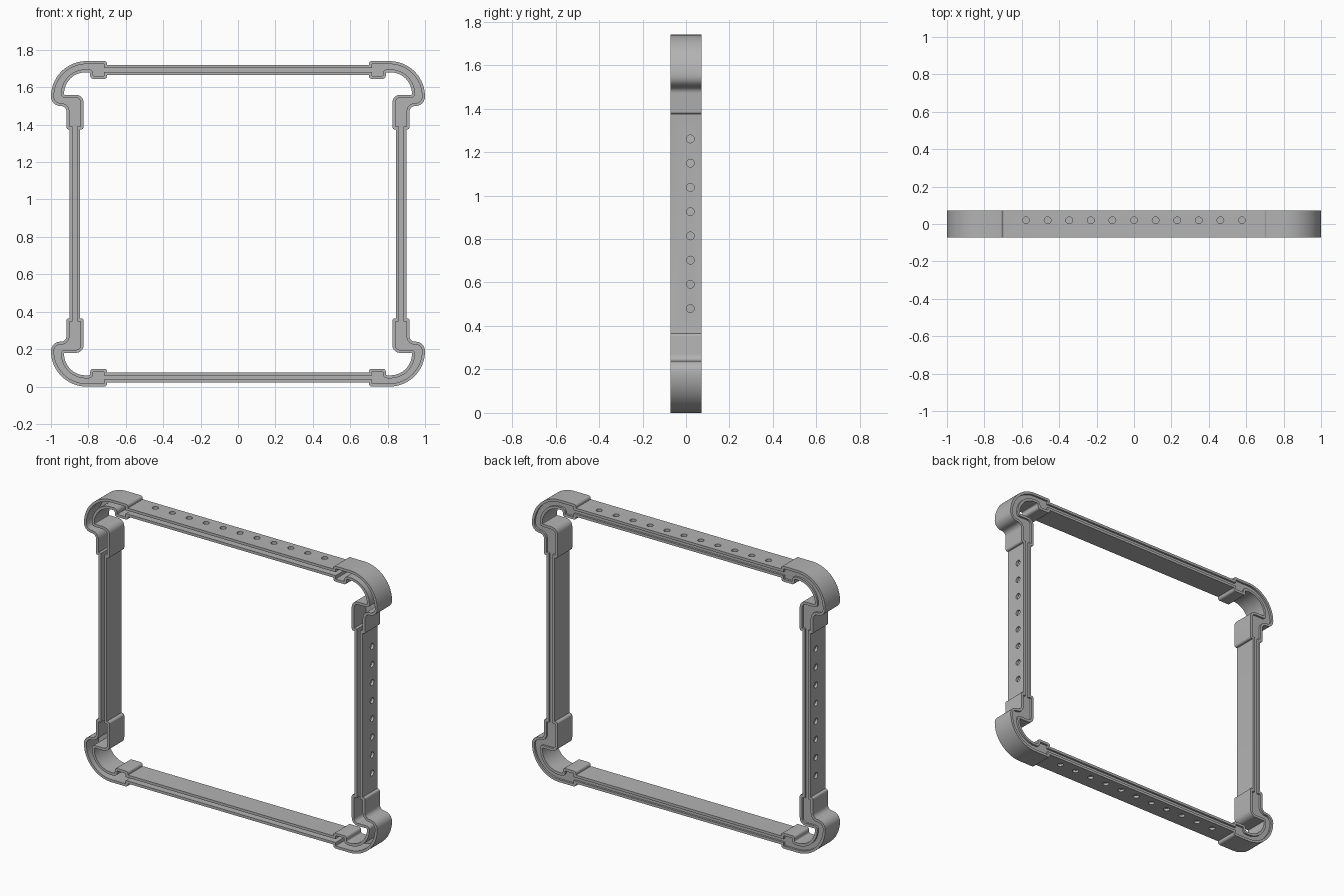
import bpy, bmesh, math
from mathutils import Vector, Matrix

cube = bpy.data.objects.get("Cube")
if cube:
    bpy.data.objects.remove(cube, do_unlink=True)

MID = 0.87        # height of the frame centre
HALF = 0.072      # half depth
WALL = 0.016      # wall thickness around the channel
FLOOR = 0.045     # bottom of the front channel
BACK = 0.06       # bottom of the shallow back relief

# One quarter of each outline, clockwise: x, height above centre, corner radius
OUTER = [(0.70, 0.849, 0.002), (0.70, 0.87, 0.015), (1.0, 0.87, 0.19),
         (1.0, 0.63, 0.05), (0.917, 0.63, 0.03), (0.917, 0.505, 0.012),
         (0.90, 0.505, 0.002)]
INNER = [(0.70, 0.796, 0.002), (0.70, 0.775, 0.015), (0.79, 0.775, 0.015),
         (0.79, 0.81, 0.008), (0.93, 0.81, 0.115), (0.93, 0.69, 0.004),
         (0.826, 0.69, 0.04), (0.826, 0.505, 0.012), (0.845, 0.505, 0.002)]


def mirror_quarter(q):
    def flip(sx, sy):
        return [(x * sx, y * sy, r) for x, y, r in q]
    return q + flip(1, -1)[::-1] + flip(-1, -1) + flip(-1, 1)[::-1]


def outline(quarter, shift):
    """Offset the outline to its right by shift, then round its corners."""
    pts = mirror_quarter(quarter)
    n = len(pts)
    pos = [Vector(p[:2]) for p in pts]
    result = []
    for i in range(n):
        d1 = (pos[i] - pos[i - 1]).normalized()
        d2 = (pos[(i + 1) % n] - pos[i]).normalized()
        n1, n2 = Vector((d1.y, -d1.x)), Vector((d2.y, -d2.x))
        corner = pos[i] + (n1 + n2) * shift / (1 + n1.dot(n2))
        turn = math.copysign(1, d1.x * d2.y - d1.y * d2.x)
        r = pts[i][2]
        if r > 0.003:
            r = max(0.002, r + shift * turn)
        # right-angle corner turned into an arc
        centre = corner - d1 * r + d2 * r
        steps = 20 if r > 0.08 else 6
        for k in range(steps + 1):
            a = math.pi / 2 * k / steps
            result.append(centre - d2 * r * math.cos(a) + d1 * r * math.sin(a))
    return result


def add_loop(bm, pts, y):
    return [bm.verts.new((p.x, y, p.y + MID)) for p in pts]


def strip(bm, a, b):
    for i in range(len(a)):
        j = (i + 1) % len(a)
        bm.faces.new((a[i], a[j], b[j], b[i]))


def fill_ring(bm, a, b):
    edges = [bm.edges.get((l[i - 1], l[i])) for l in (a, b) for i in range(len(l))]
    bmesh.ops.triangle_fill(bm, edges=edges, use_beauty=True, normal=(0, 1, 0))


def finish(bm, name):
    bmesh.ops.recalc_face_normals(bm, faces=bm.faces)
    mesh = bpy.data.meshes.new(name)
    bm.to_mesh(mesh)
    bm.free()
    ob = bpy.data.objects.new(name, mesh)
    bpy.context.collection.objects.link(ob)
    return ob


# Frame with a channel following its outline
bm = bmesh.new()
front_floor, back_floor = [], []
for quarter, shift in ((OUTER, WALL), (INNER, -WALL)):
    edge, lip = outline(quarter, 0), outline(quarter, shift)
    loops = [add_loop(bm, lip, FLOOR), add_loop(bm, lip, -HALF),
             add_loop(bm, edge, -HALF), add_loop(bm, edge, HALF),
             add_loop(bm, lip, HALF), add_loop(bm, lip, BACK)]
    for a, b in zip(loops, loops[1:]):
        strip(bm, a, b)
    front_floor.append(loops[0])
    back_floor.append(loops[-1])
fill_ring(bm, *front_floor)
fill_ring(bm, *back_floor)
frame = finish(bm, "bumper_frame")

# Row of round holes through each outer wall
bm = bmesh.new()


def drill(x, z, axis):
    turn = Matrix.Rotation(math.pi / 2, 4, 'Y') if axis == 'X' else Matrix()
    bmesh.ops.create_cone(bm, cap_ends=True, segments=20, radius1=0.018,
                          radius2=0.018, depth=0.03,
                          matrix=Matrix.Translation((x, 0.02, z)) @ turn)


for s in (-1, 1):
    for i in range(11):
        drill((i - 5) * 0.1155, MID + s * 0.845, 'Z')
    for i in range(8):
        drill(s * 0.896, MID + (i - 3.5) * 0.1115, 'X')
cutter = finish(bm, "hole_cutter")
cutter.hide_render = True

mod = frame.modifiers.new("holes", 'BOOLEAN')
mod.operation = 'DIFFERENCE'
mod.solver = 'EXACT'
mod.object = cutter
bpy.ops.object.select_all(action='DESELECT')
bpy.context.view_layer.objects.active = frame
frame.select_set(True)
bpy.ops.object.modifier_apply(modifier=mod.name)
bpy.data.objects.remove(cutter, do_unlink=True)

# Grey plastic
mat = bpy.data.materials.new("grey_plastic")
mat.use_nodes = True
grey = (0.45, 0.45, 0.45, 1)
mat.diffuse_color = grey
mat.node_tree.nodes["Principled BSDF"].inputs["Base Color"].default_value = grey
frame.data.materials.clear()
frame.data.materials.append(mat)
bpy.ops.object.shade_smooth_by_angle(angle=math.radians(30))
